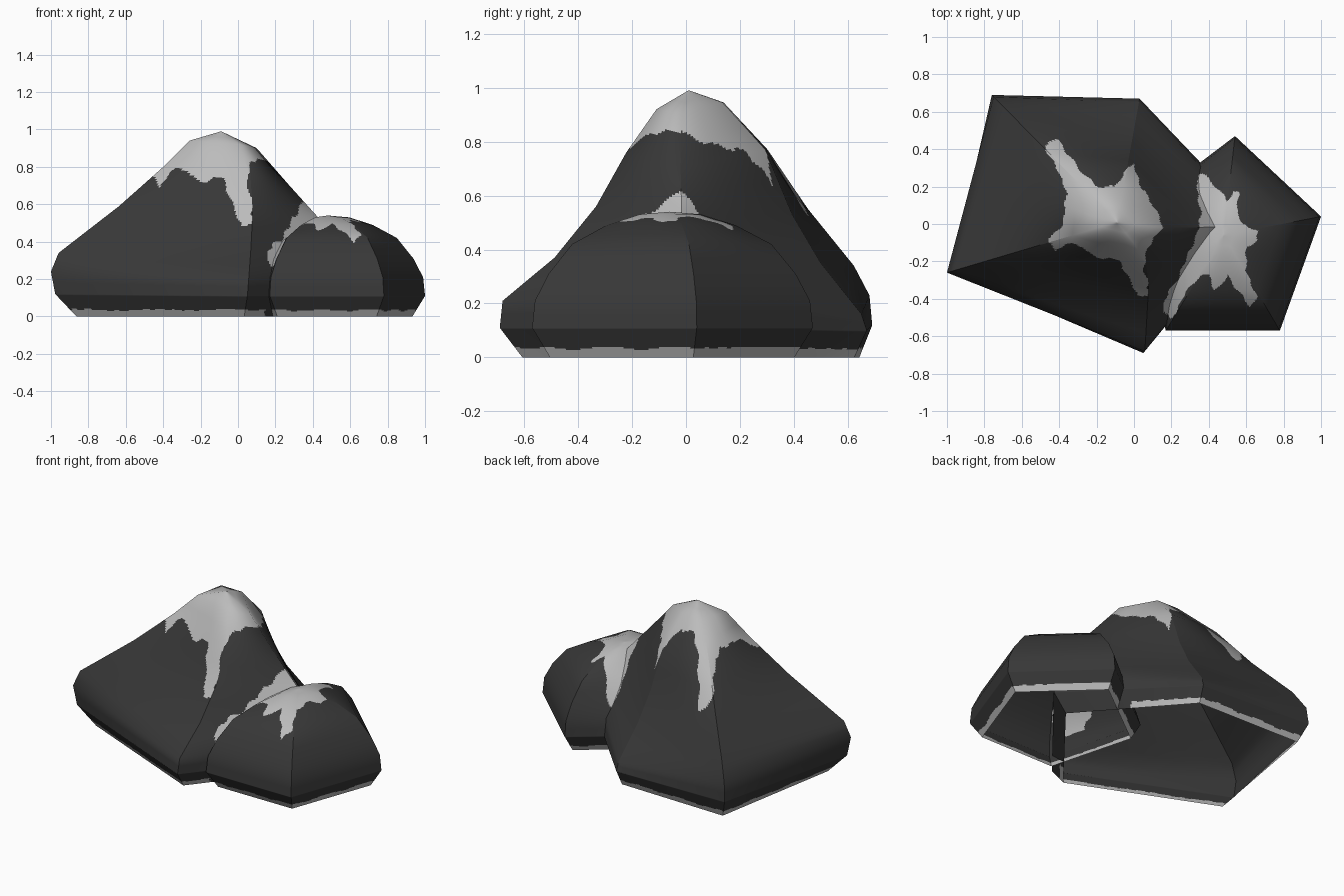
import bpy
import math
from mathutils import Vector

if "Cube" in bpy.data.objects:
    bpy.data.objects.remove(bpy.data.objects["Cube"])

SEG, SUB = 72, 20      # steps along each side, steps between two profile rings


def material(name, value):
    m = bpy.data.materials.new(name)
    m.diffuse_color = (value, value, value, 1)
    m.use_nodes = True
    m.node_tree.nodes["Principled BSDF"].inputs["Base Color"].default_value = m.diffuse_color
    return m


ROCK = material("dark_rock", 0.039)
SNOW = material("grey_snow", 0.50)


def inside(x, y, poly):
    """Even-odd test of a point against an outline seen from above."""
    hit = False
    for (x1, y1), (x2, y2) in zip(poly, poly[1:] + poly[:1]):
        if (y1 > y) != (y2 > y) and x < x1 + (y - y1) * (x2 - x1) / (y2 - y1):
            hit = not hit
    return hit


def build_rock(name, apex, corners, profiles, patches, bends={}, bare=None):
    """Open-bottomed pentagonal rock; each corner has its own (reach, height) profile.
    bends shifts the rail of a corner sideways; bare is an outline without foot snow."""
    apex = Vector(apex)
    n, top = len(corners), len(profiles[0])
    rails = []
    for c, ((cx, cy), prof) in enumerate(zip(corners, profiles)):
        rail = [Vector((apex.x + (cx - apex.x) * t, apex.y + (cy - apex.y) * t, z))
                for t, z in prof] + [apex]
        for j, shift in bends.get(c, {}).items():
            rail[j] = rail[j] + Vector(shift)
        rails.append(rail)

    def on_rail(i, v):
        j = min(int(v), top - 1)
        return rails[i % n][j].lerp(rails[i % n][j + 1], v - j)

    def point(s, v):
        i = math.floor(s)
        return on_rail(i, v).lerp(on_rail(i + 1, v), s - i)

    def normal(i, f, v):
        # crisp at the low corners and the foot, rounded towards the summit
        w = min(max((v - 3.5) / 2, 0), 1)
        vs = min(v, top - 0.3)
        across = point(i + 1 + w * (f - 0.5), vs) - point(i + w * (f - 0.5), vs)
        lo, hi = (0, 1) if v < 1 else (max(v - 0.5, 1), min(v + 0.5, top))
        s = min(i + f, i + 0.9999)
        return across.cross(point(s, hi) - point(s, lo)).normalized()

    verts, normals, faces = [], [], []
    rows = top * SUB
    for i in range(n):
        base = len(verts)
        for r in range(rows):
            v = r / SUB
            for k in range(SEG + 1):
                f = k / SEG
                verts.append(on_rail(i, v).lerp(on_rail(i + 1, v), f))
                normals.append(normal(i, f, v))
        tip = len(verts)
        verts.append(apex)
        normals.append(Vector((0, 0, 1)))
        for r in range(rows):
            for k in range(SEG):
                a = base + r * (SEG + 1) + k
                if r < rows - 1:
                    faces.append((a, a + 1, a + SEG + 2, a + SEG + 1))
                else:
                    faces.append((a, a + 1, tip))

    mesh = bpy.data.meshes.new(name)
    mesh.from_pydata(verts, [], faces)
    mesh.materials.append(ROCK)
    mesh.materials.append(SNOW)
    mesh.shade_smooth()
    # snow: a wavy band at the foot and the dripping caps
    for p in mesh.polygons:
        x, y, z = p.center
        foot = z < 0.035 + 0.004 * math.sin(23 * x + 17 * y) + 0.002 * math.sin(61 * x - 47 * y)
        if foot and bare:
            foot = not inside(x, y, bare)
        wx = x + 0.005 * math.sin(70 * y)
        wy = y + 0.005 * math.sin(63 * x)
        if foot or (z > 0.2 and any(inside(wx, wy, q) for q in patches)):
            p.material_index = 1
    mesh.normals_split_custom_set_from_vertices(normals)
    ob = bpy.data.objects.new(name, mesh)
    bpy.context.collection.objects.link(ob)
    return ob


# Large peak
peak_profiles = [
    [(.85, 0), (.975, .12), (1, .24), (.955, .34), (.6, .59), (.34, .8), (.187, .94)],
    [(.88, 0), (1, .11), (.985, .21), (.71, .37), (.49, .56), (.33, .76), (.17, .92)],
    [(.87, 0), (1, .11), (.98, .26), (.88, .38), (.71, .53), (.5, .7), (.26, .9)],
    [(.93, 0), (1, .1), (.97, .16), (.74, .35), (.58, .53), (.43, .77), (.19, .945)],
    [(.93, 0), (1, .12), (.985, .23), (.9, .34), (.65, .55), (.43, .77), (.19, .945)]]
# the front corner climbs straight up, the right one leans slightly forward
peak_bends = {1: {2: (.01, 0, 0), 3: (.06, 0, 0), 4: (.10, 0, 0), 5: (.11, 0, 0), 6: (.07, 0, 0)},
              2: {3: (0, -.03, 0), 4: (0, -.04, 0), 5: (0, -.04, 0), 6: (0, -.03, 0)}}
peak_cap = [(-.48, .42), (-.46, .44), (-.40, .45), (-.36, .38), (-.28, .28), (-.2, .2),
            (-.1, .2), (-.05, .28), (0, .32), (.03, .22), (.08, .13), (.14, .04), (.15, -.02),
            (.11, -.07), (.07, -.14), (.05, -.25), (.08, -.33), (.07, -.39), (.02, -.38),
            (-.04, -.27), (-.08, -.19), (-.2, -.18), (-.28, -.12), (-.37, -.10), (-.42, -.15),
            (-.46, -.09), (-.38, 0), (-.37, .1), (-.36, .18), (-.4, .27)]
# snow drift lying in the valley between the rocks
drift = [(.34, .27), (.40, .22), (.47, -.02), (.34, -.2), (.21, -.52), (.15, -.47),
         (.18, -.37), (.24, -.28), (.33, -.07), (.36, .05), (.34, .15)]
build_rock("large_peak", (-.09, .01, .99),
           [(-1, -.26), (.05, -.69), (.64, .03), (.03, .67), (-.76, .69)],
           peak_profiles, [peak_cap, drift], peak_bends,
           [(.14, -.5), (.9, -.5), (.9, .34), (.3, .34)])

# Small dome-shaped boulder; its hidden left corner is lower
dome = [(.87, 0), (1, .11), (.98, .21), (.88, .31), (.71, .42), (.46, .49), (.22, .53)]
low = [(.87, 0), (1, .11), (.95, .18), (.8, .28), (.6, .37), (.35, .46), (.15, .52)]
dome_cap = [(.34, .27), (.38, .26), (.44, .2), (.5, .12), (.53, .18), (.56, .17), (.55, .06),
            (.58, 0), (.66, -.04), (.66, -.09), (.6, -.12), (.6, -.25), (.66, -.4),
            (.62, -.44), (.55, -.35), (.5, -.27), (.47, -.33), (.43, -.35), (.4, -.27),
            (.35, -.28), (.28, -.36), (.2, -.51), (.1, -.4), (.2, .1)]
build_rock("small_boulder", (.48, -.06, .54),
           [(.17, -.57), (.78, -.57), (1, .04), (.54, .47), (0, .06)],
           [dome] * 4 + [low], [dome_cap])
